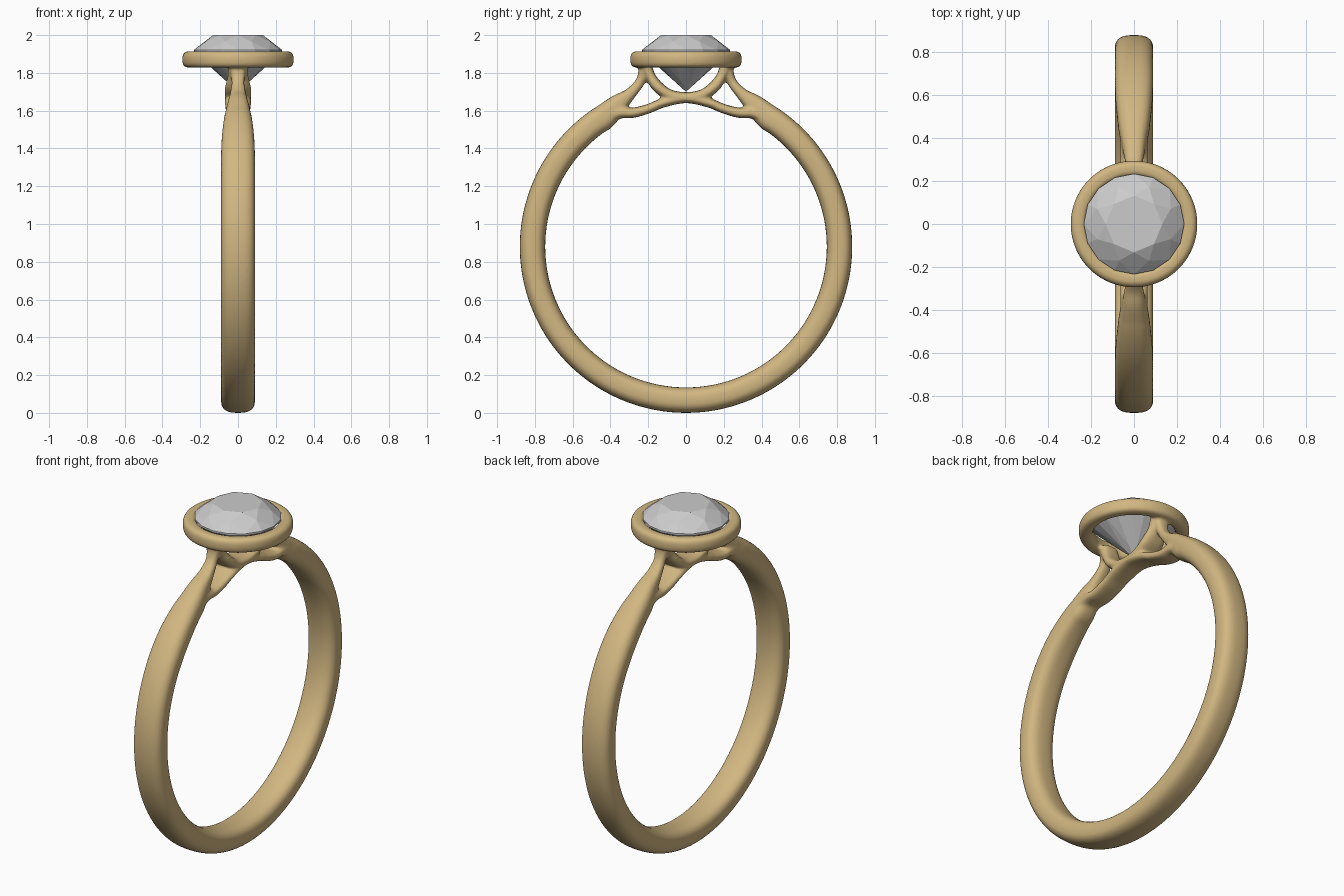
import bpy, bmesh
from math import sin, cos, pi, radians, copysign
from mathutils import Vector

if "Cube" in bpy.data.objects:
    bpy.data.objects.remove(bpy.data.objects["Cube"])

CZ, RM, HT = 0.88, 0.8125, 0.0675   # ring centre height, mid radius, half thickness


def section(a, b, n=2.7, count=28):
    """Superellipse with half sizes a, b."""
    pts = []
    for i in range(count):
        t = 2 * pi * i / count
        c, s = cos(t), sin(t)
        pts.append((a * copysign(abs(c) ** (2 / n), c), b * copysign(abs(s) ** (2 / n), s)))
    return pts


def smooth_path(pts, steps=6):
    """Catmull-Rom through (y, z, half width, half thickness) points."""
    p = [Vector(q) for q in pts]
    p = [2 * p[0] - p[1]] + p + [2 * p[-1] - p[-2]]
    out = []
    for a, b, c, d in zip(p, p[1:], p[2:], p[3:]):
        for k in range(steps):
            t = k / steps
            out.append(0.5 * (2 * b + (c - a) * t + (2 * a - 5 * b + 4 * c - d) * t ** 2
                              + (3 * b - a - 3 * c + d) * t ** 3))
    return out + [p[-2]]


def bridge(bm, rings, closed=False):
    n = len(rings[0])
    pairs = list(zip(rings, rings[1:])) + ([(rings[-1], rings[0])] if closed else [])
    for r, s in pairs:
        for i in range(n):
            j = (i + 1) % n
            bm.faces.new((r[i], r[j], s[j], s[i]))
    if not closed:
        bm.faces.new(rings[0][::-1])
        bm.faces.new(rings[-1])


def sweep(bm, pts):
    path = smooth_path(pts)
    rings = []
    for i, q in enumerate(path):
        d = path[min(i + 1, len(path) - 1)] - path[max(i - 1, 0)]
        t = Vector((d[0], d[1])).normalized()
        rings.append([bm.verts.new((u, q[0] - t.y * v, q[1] + t.x * v))
                      for u, v in section(q[2], q[3])])
    bridge(bm, rings)


def mirrored(half):
    """half starts on the centre line y = 0"""
    return [(-q[0], *q[1:]) for q in half[:0:-1]] + half


def make_object(bm, name, color=None):
    bmesh.ops.recalc_face_normals(bm, faces=bm.faces)
    me = bpy.data.meshes.new(name)
    bm.to_mesh(me)
    bm.free()
    ob = bpy.data.objects.new(name, me)
    bpy.context.collection.objects.link(ob)
    if color:
        mat = bpy.data.materials.new(name + "_metal")
        mat.diffuse_color = color
        mat.use_nodes = True
        mat.node_tree.nodes["Principled BSDF"].inputs["Base Color"].default_value = mat.diffuse_color
        me.materials.append(mat)
    return ob


bm = bmesh.new()

# Shank: round band that tapers into the upper strands
half = []
for deg in range(180, 31, -4):
    k = min(max((56 - deg) / 24, 0), 1)
    half.append((RM * sin(radians(deg)), CZ + RM * cos(radians(deg)), 0.09 - 0.02 * k * k, HT))
half[0] = (0.0, *half[0][1:])
half += [(0.36, 1.635, 0.055, 0.052), (0.295, 1.69, 0.042, 0.031),
         (0.24, 1.758, 0.034, 0.025), (0.215, 1.85, 0.05, 0.03)]
sweep(bm, mirrored(half))

# Lower strand: bridge under the stone
sweep(bm, mirrored([(0, 1.668, 0.07, 0.028), (0.12, 1.642, 0.069, 0.025), (0.2, 1.61, 0.067, 0.025),
                    (0.28, 1.589, 0.065, 0.027), (0.36, 1.588, 0.065, 0.032),
                    (0.47, 1.545, 0.065, 0.04)]))

# U-shaped cradle
sweep(bm, mirrored([(0, 1.67, 0.07, 0.028), (0.085, 1.684, 0.07, 0.028), (0.15, 1.727, 0.068, 0.03),
                    (0.19, 1.785, 0.055, 0.027), (0.213, 1.85, 0.055, 0.03)]))

# Bezel ring
rings = []
for i in range(96):
    a = 2 * pi * i / 96
    rings.append([bm.verts.new(((0.257 + u) * cos(a), (0.257 + u) * sin(a), 1.871 + v))
                  for u, v in section(0.038, 0.043, 2.8)])
bridge(bm, rings, closed=True)

# Fuse the metal into one softly blended body
band = make_object(bm, "ring_band", (0.64, 0.47, 0.22, 1))
bpy.context.view_layer.objects.active = band
band.select_set(True)
rm = band.modifiers.new("fuse", 'REMESH')
rm.mode, rm.voxel_size, rm.use_smooth_shade = 'VOXEL', 0.0085, True
sm = band.modifiers.new("soften", 'SMOOTH')
sm.factor, sm.iterations = 0.5, 6
for m in ("fuse", "soften"):
    bpy.ops.object.modifier_apply(modifier=m)
bpy.ops.object.shade_smooth()

# Brilliant-cut stone with flat facets
bm = bmesh.new()


def circle(r, z, n, offset=0.0):
    return [bm.verts.new((r * cos(2 * pi * (i + offset) / n), r * sin(2 * pi * (i + offset) / n), z))
            for i in range(n)]


table = circle(0.132, 2.0, 8)
star = circle(0.185, 1.966, 8, 0.5)
top = circle(0.234, 1.921, 16)
low = circle(0.234, 1.911, 16)
waist = circle(0.06, 1.752, 8, 0.5)
culet = bm.verts.new((0, 0, 1.70))
bm.faces.new(table)
for i in range(8):
    j, g = (i + 1) % 8, 2 * i
    bm.faces.new((table[i], star[i], table[j]))
    bm.faces.new((table[i], star[i - 1], top[g], star[i]))
    bm.faces.new((star[i], top[g], top[g + 1]))
    bm.faces.new((star[i], top[g + 1], top[(g + 2) % 16]))
    bm.faces.new((low[g], waist[i - 1], culet, waist[i]))
    bm.faces.new((low[g], low[g + 1], waist[i]))
    bm.faces.new((low[g + 1], low[(g + 2) % 16], waist[i]))
for i in range(16):
    j = (i + 1) % 16
    bm.faces.new((top[i], low[i], low[j], top[j]))
make_object(bm, "gemstone")
